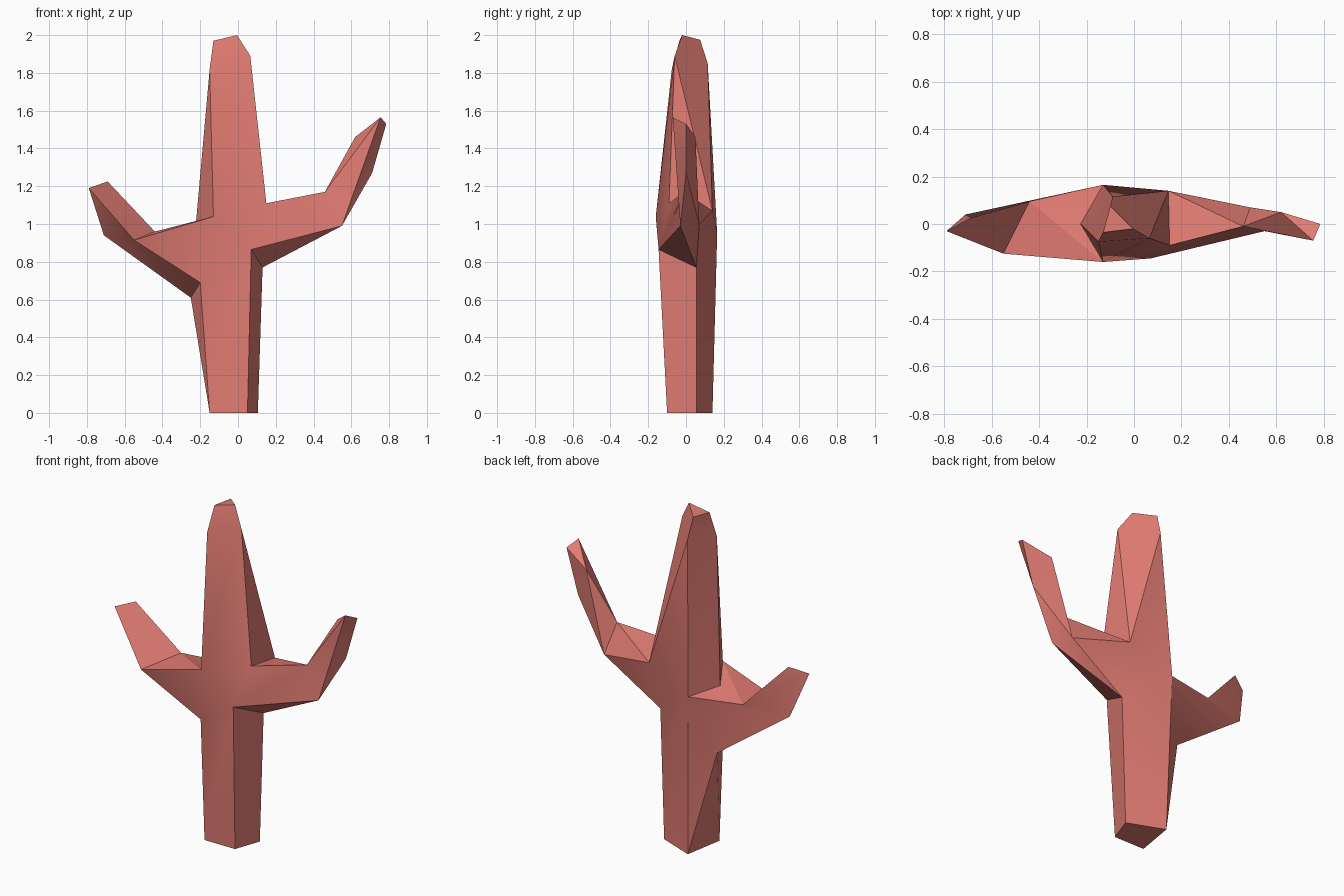
import bpy, bmesh, math

if "Cube" in bpy.data.objects:
    bpy.data.objects.remove(bpy.data.objects["Cube"])

# Corner points, grouped by section
P = {
    # trunk foot
    'a': (-.15, -.10, 0), 'b': (.05, -.10, 0), 'c': (.105, .055, 0), 'd': (-.11, .14, 0),
    # trunk under the arms
    'e': (-.20, -.065, .69), 'f': (.07, -.145, .865), 'g': (.13, .055, .77), 'h': (-.25, .065, .61),
    # trunk above the arms
    'i': (-.13, -.16, 1.04), 'j': (-.225, 0, .98), 'k': (-.13, .165, .95),
    'l': (.145, .14, 1.07), 'm': (.15, -.09, 1.11),
    # left arm: elbow and tip
    'n': (-.55, -.125, .915), 'o': (-.44, .095, .96), 'p': (-.71, .04, .94),
    'q': (-.79, -.03, 1.19), 'r': (-.69, .025, 1.225),
    # right arm: elbow, forearm and tip
    's': (.46, -.01, 1.17), 't': (.55, -.03, .99), 'u': (.49, .07, 1.0),
    'v': (.62, .05, 1.46), 'w': (.71, 0, 1.27), 'x': (.755, -.07, 1.565), 'y': (.785, 0, 1.53),
    # trunk top
    'C': (.065, -.06, 1.89), 'D': (-.15, -.075, 1.82), 'E': (-.09, .115, 1.85),
    'F': (-.13, -.035, 1.97), 'B': (-.005, -.02, 2.0), 'A': (-.10, .075, 1.975),
}

bm = bmesh.new()
V = {name: bm.verts.new(co) for name, co in P.items()}


def face(names):
    corners = list(dict.fromkeys(names))
    if len(corners) > 2:
        bm.faces.new([V[n] for n in corners])


def loft(r1, r2):
    """Skin two rings; a repeated letter collapses that quad to a triangle."""
    for n in range(len(r1)):
        k = (n + 1) % len(r1)
        face(r1[n] + r1[k] + r2[k] + r2[n])


# lower trunk
face("dcba")
loft("abcdda", "efgkhh")
# trunk surface between the arms
for f in ("efi", "fmi", "gkl"):
    face(f)
# upper trunk and its cap
loft("imllkj", "DCCEED")
loft("DCE", "FBA")
face("FBA")
# left arm
loft("eiijkh", "nnooop")
loft("nop", "qrq")
# right arm
loft("fmllgg", "tssuut")
loft("tssuut", "xxvvww")
loft("xvw", "yyy")

bmesh.ops.recalc_face_normals(bm, faces=bm.faces)
mesh = bpy.data.meshes.new("cactus")
bm.to_mesh(mesh)
bm.free()
obj = bpy.data.objects.new("branching_cactus", mesh)
bpy.context.collection.objects.link(obj)

# red surface
mat = bpy.data.materials.new("red")
mat.diffuse_color = (0.75, 0.2, 0.17, 1)
mat.use_nodes = True
mat.node_tree.nodes["Principled BSDF"].inputs["Base Color"].default_value = mat.diffuse_color
mesh.materials.append(mat)

# smooth only across shallow edges
bpy.context.view_layer.objects.active = obj
obj.select_set(True)
bpy.ops.object.shade_smooth_by_angle(angle=math.radians(30))
